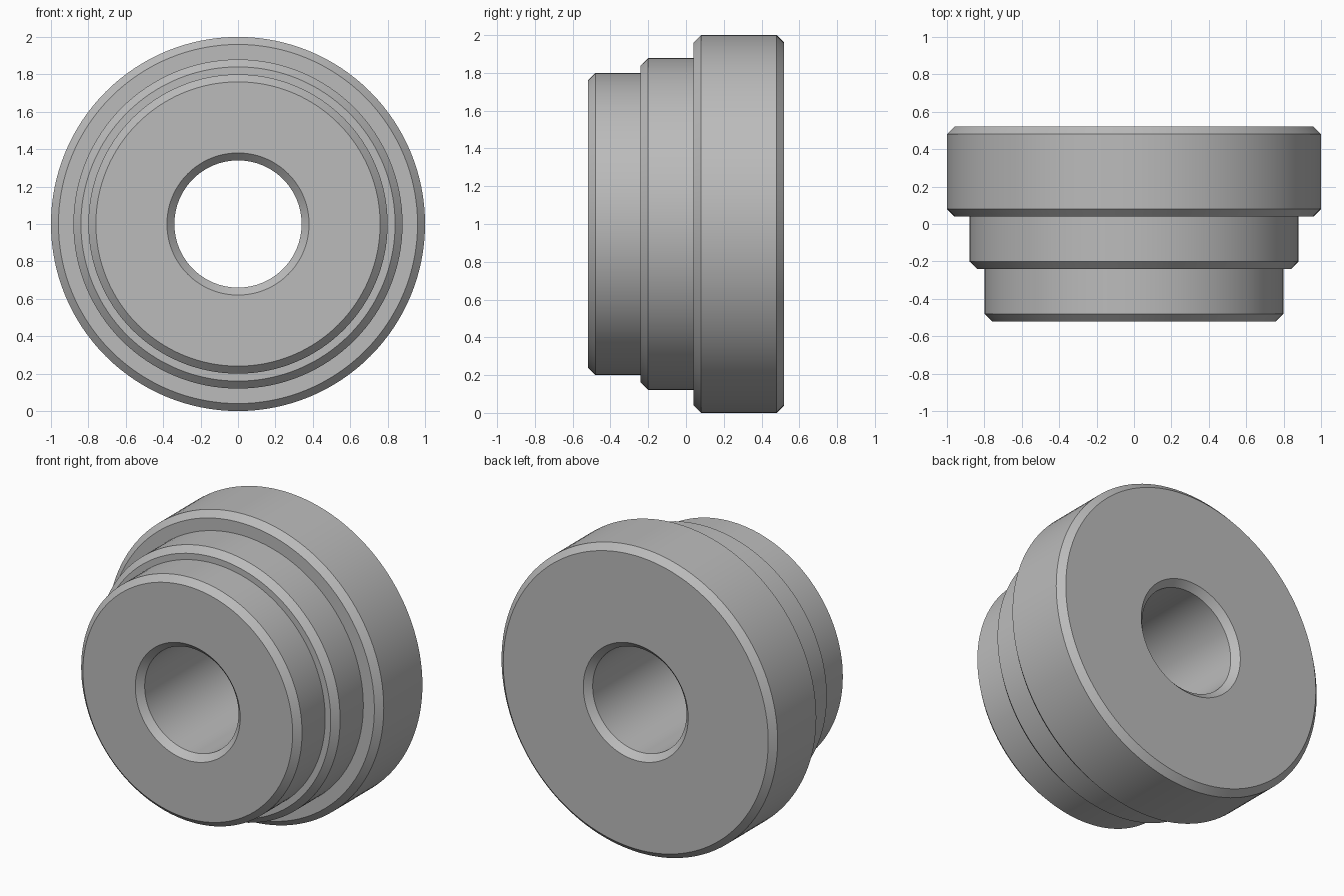
import bpy
import bmesh
import math
from mathutils import Matrix, Vector

cube = bpy.data.objects.get("Cube")
if cube:
    bpy.data.objects.remove(cube, do_unlink=True)

SEGMENTS = 128
C = 0.04                    # chamfer width
FRONT, BACK = -0.52, 0.52
BORE = 0.34

# Plain grey metal
grey = bpy.data.materials.new("grey_metal")
grey.use_nodes = True
colour = (0.5, 0.5, 0.5, 1)
grey.diffuse_color = colour
grey.node_tree.nodes["Principled BSDF"].inputs["Base Color"].default_value = colour

# Half section as (radius, y): chamfered bore, then three chamfered steps
profile = [(BORE, BACK - C), (BORE, FRONT + C), (BORE + C, FRONT)]
for radius, start in ((0.8, FRONT), (0.88, -0.24), (1.0, 0.04)):
    if start != FRONT:
        profile.append((profile[-1][0], start))
    profile += [(radius - C, start), (radius, start + C)]
profile += [(1.0, BACK - C), (1.0 - C, BACK), (BORE + C, BACK)]

# Turn the closed section around the y axis
bm = bmesh.new()
rings = []
for i in range(SEGMENTS):
    turn = Matrix.Rotation(math.tau * i / SEGMENTS, 3, 'Y')
    rings.append([bm.verts.new(turn @ Vector((r, y, 0))) for r, y in profile])
n = len(profile)
for i, ring in enumerate(rings):
    following = rings[(i + 1) % SEGMENTS]
    for j in range(n):
        k = (j + 1) % n
        bm.faces.new((ring[j], ring[k], following[k], following[j]))
bmesh.ops.recalc_face_normals(bm, faces=bm.faces)
bmesh.ops.translate(bm, verts=bm.verts, vec=(0, 0, 1))

mesh = bpy.data.meshes.new("stepped_bushing")
bm.to_mesh(mesh)
bm.free()
mesh.materials.append(grey)
bushing = bpy.data.objects.new("stepped_bushing", mesh)
bpy.context.collection.objects.link(bushing)

# Smooth round walls with crisp chamfer edges
bpy.ops.object.select_all(action='DESELECT')
bushing.select_set(True)
bpy.context.view_layer.objects.active = bushing
bpy.ops.object.shade_smooth_by_angle(angle=math.radians(30))
